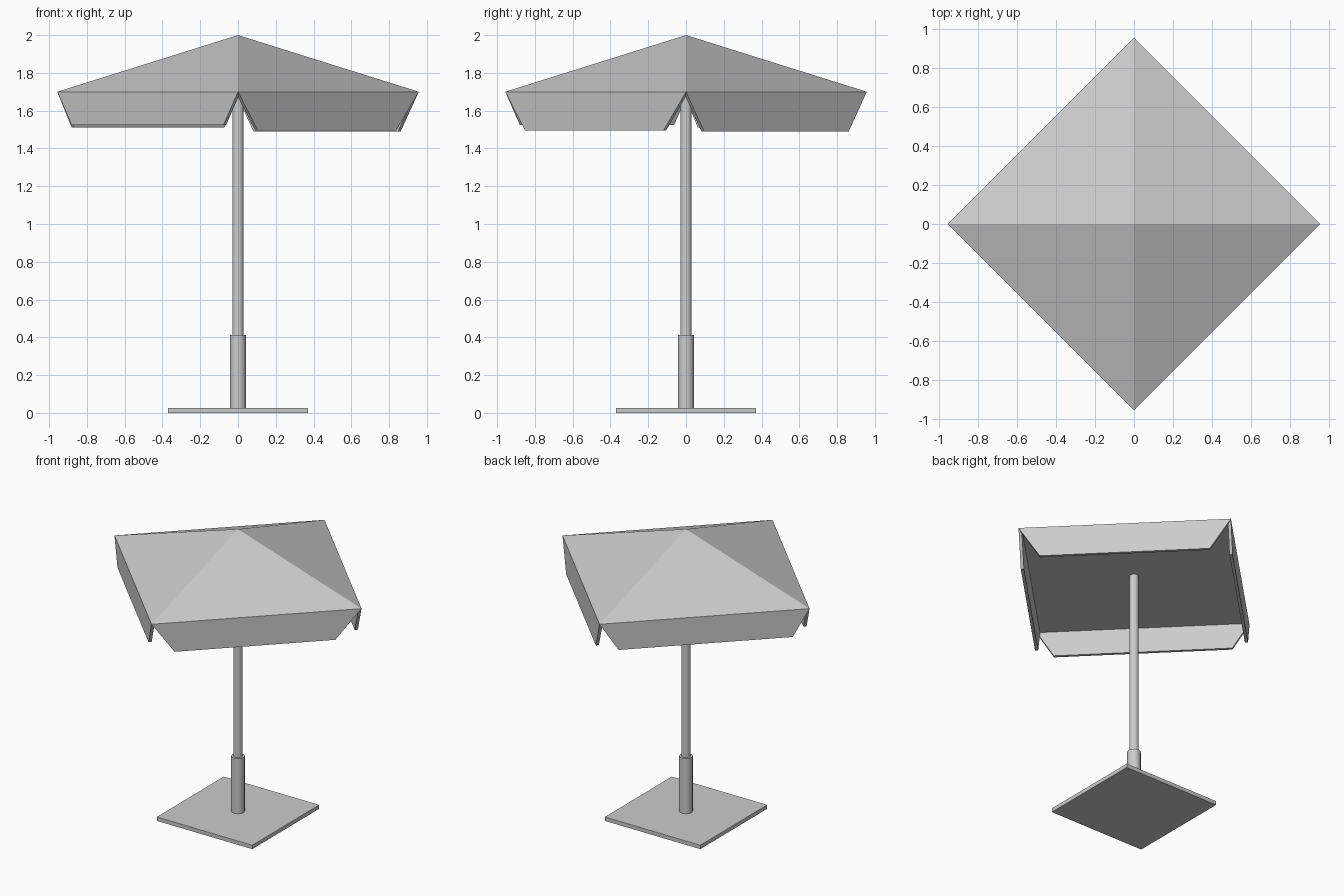
import bpy, bmesh, math
from mathutils import Vector

if "Cube" in bpy.data.objects:
    bpy.data.objects.remove(bpy.data.objects["Cube"])

R, RIM, APEX = 0.957, 1.70, 2.0


def mesh_object(name, verts, faces):
    me = bpy.data.meshes.new(name)
    bm = bmesh.new()
    vs = [bm.verts.new(v) for v in verts]
    for f in faces:
        bm.faces.new([vs[i] for i in f])
    bmesh.ops.recalc_face_normals(bm, faces=bm.faces)
    bm.to_mesh(me)
    bm.free()
    ob = bpy.data.objects.new(name, me)
    bpy.context.collection.objects.link(ob)
    return ob


def cylinder(name, radius, z0, z1):
    bpy.ops.mesh.primitive_cylinder_add(vertices=20, radius=radius, depth=z1 - z0,
                                        location=(0, 0, (z0 + z1) / 2))
    bpy.context.object.name = name
    bpy.ops.object.shade_smooth_by_angle(angle=math.radians(35))


# Square base plate
bpy.ops.mesh.primitive_cube_add(size=1, location=(0, 0, 0.0135))
base = bpy.context.object
base.name = "base_plate"
base.scale = (0.74, 0.74, 0.027)

# Sleeve and pole
cylinder("pole_sleeve", 0.043, 0.02, 0.413)
cylinder("pole", 0.03, 0.03, 1.71)

# Canopy: closed four-sided pyramid, corners on the axes
corners = [Vector(c) for c in ((0, -R, RIM), (R, 0, RIM), (0, R, RIM), (-R, 0, RIM))]
mesh_object("canopy", corners + [Vector((0, 0, APEX))],
            [(3, 2, 1, 0)] + [(i, (i + 1) % 4, 4) for i in range(4)])

# Hanging flaps: (name, bottom height, inset fraction at each end)
flaps = [("front_right_flap", 1.495, 0.11, 0.125),
         ("back_right_flap", 1.49, 0.10, 0.10),
         ("back_left_flap", 1.51, 0.09, 0.08),
         ("front_left_flap", 1.525, 0.08, 0.08)]
for i, (name, z, s0, s1) in enumerate(flaps):
    a, b = corners[i], corners[(i + 1) % 4]
    inward = -Vector((a.x + b.x, a.y + b.y, 0)).normalized() * 0.02
    drop = Vector((0, 0, z - RIM))
    outer = [a, b, b.lerp(a, s1) + drop, a.lerp(b, s0) + drop]
    inner = [v + inward for v in outer]
    sides = [(k, (k + 1) % 4, (k + 1) % 4 + 4, k + 4) for k in range(4)]
    mesh_object(name, outer + inner, [(0, 1, 2, 3), (7, 6, 5, 4)] + sides)
